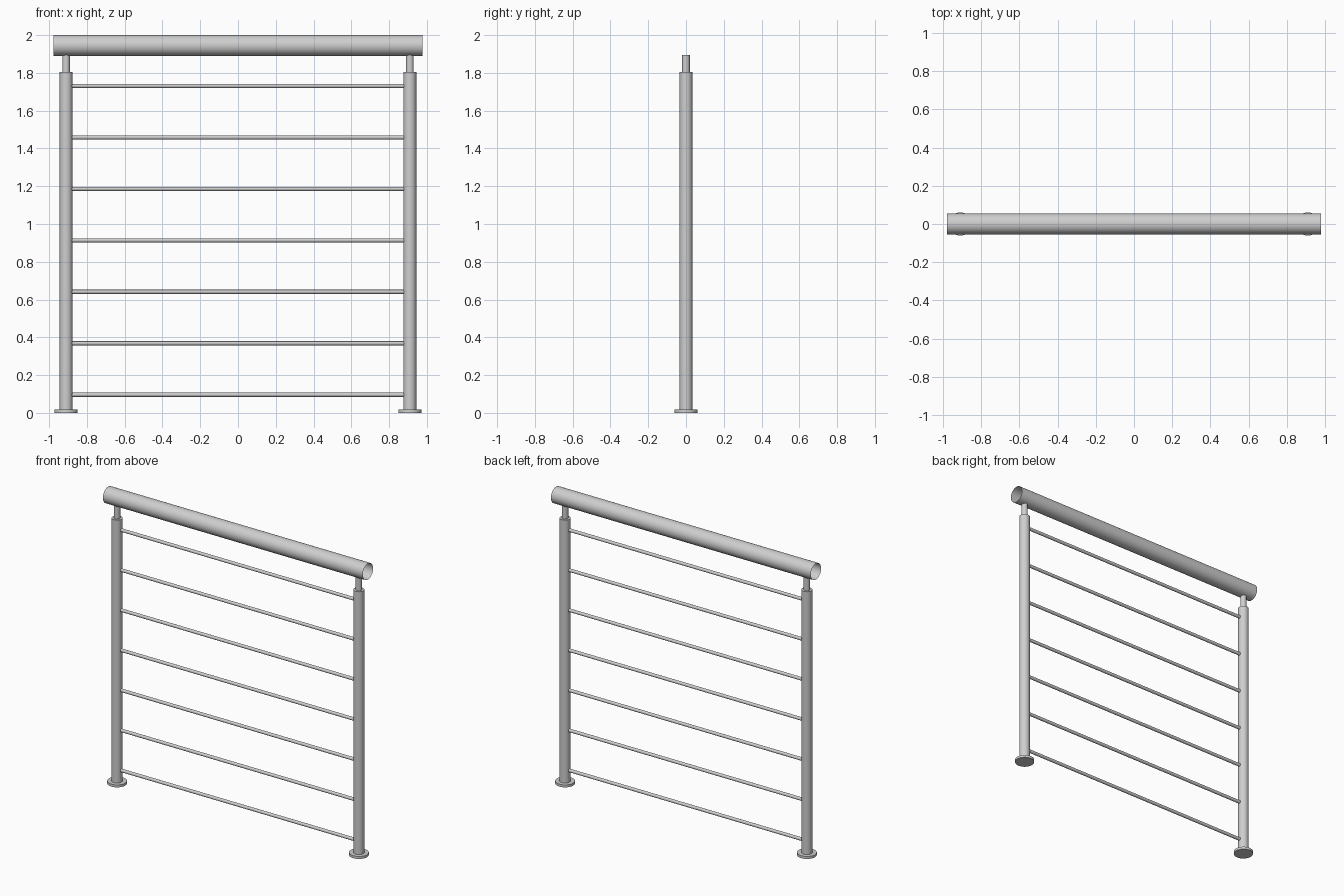
import bpy
import math

cube = bpy.data.objects.get("Cube")
if cube:
    bpy.data.objects.remove(cube, do_unlink=True)

# Brushed metal colour shared by every part
steel = bpy.data.materials.new("light_grey_steel")
steel.use_nodes = True
colour = (0.62, 0.62, 0.62, 1.0)
steel.diffuse_color = colour
steel.node_tree.nodes["Principled BSDF"].inputs["Base Color"].default_value = colour


def tube(name, radius, length, centre, along_x=False, caps=True, sides=32):
    """Round bar, upright or lying along x."""
    bpy.ops.mesh.primitive_cylinder_add(
        vertices=sides, radius=radius, depth=length, location=centre,
        rotation=(0, math.pi / 2 if along_x else 0, 0),
        end_fill_type='NGON' if caps else 'NOTHING')
    part = bpy.context.object
    part.name = name
    part.data.materials.append(steel)
    bpy.ops.object.shade_smooth_by_angle(angle=math.radians(40))
    return part


def upright(name, radius, bottom, top, x):
    return tube(name, radius, top - bottom, (x, 0, (bottom + top) / 2))


POST_X = 0.91
POST_RADIUS = 0.034

# Posts, each with a floor flange and a thin pin carrying the handrail
for side, x in (("left", POST_X), ("right", -POST_X)):
    upright(side + "_floor_flange", 0.061, 0, 0.017, x)
    upright(side + "_post", POST_RADIUS, 0.01, 1.805, x)
    upright(side + "_handrail_pin", 0.02, 1.79, 1.896, x)

# Hollow handrail with open ends
tube("handrail", 0.055, 1.956, (0, 0, 1.945), along_x=True, caps=False, sides=48)

# Evenly spaced horizontal rods between the posts
for i in range(7):
    tube("rod_%d" % (i + 1), 0.011, 2 * (POST_X - POST_RADIUS) + 0.01,
         (0, 0, 0.096 + i * 0.2725), along_x=True, sides=16)
